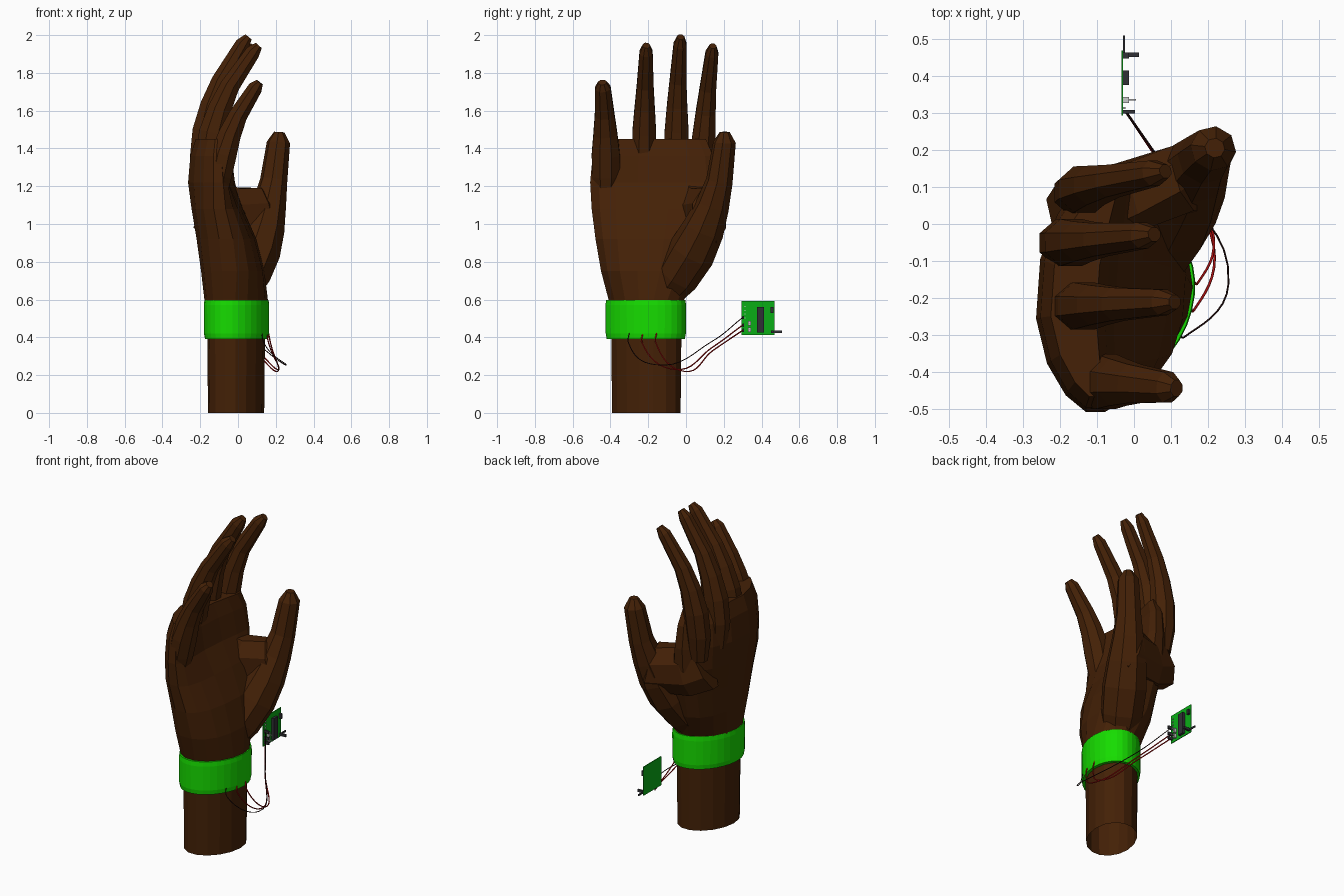
import bpy, bmesh, math
from mathutils import Vector

if "Cube" in bpy.data.objects:
    bpy.data.objects.remove(bpy.data.objects["Cube"])


def material(name, rgb):
    m = bpy.data.materials.new(name)
    m.diffuse_color = (*rgb, 1)
    m.use_nodes = True
    m.node_tree.nodes["Principled BSDF"].inputs["Base Color"].default_value = m.diffuse_color
    return m


SKIN = material("brown skin", (0.058, 0.015, 0.002))
BAND = material("bright green", (0.008, 0.72, 0.0))
PCB = material("board green", (0.003, 0.42, 0.008))
DARK = material("dark plastic", (0.03, 0.03, 0.035))
METAL = material("metal", (0.55, 0.55, 0.55))
RED = material("red wire", (0.45, 0.005, 0.005))
BLACK = material("black wire", (0.02, 0.005, 0.005))


def loft(name, rings, mat, closed=False):
    """Skin equal-sized rings; closed joins last to first, otherwise caps ends."""
    bm = bmesh.new()
    vs = [[bm.verts.new(p) for p in r] for r in rings]
    n = len(vs[0])
    pairs = list(zip(vs, vs[1:])) + ([(vs[-1], vs[0])] if closed else [])
    for a, b in pairs:
        for i in range(n):
            j = (i + 1) % n
            bm.faces.new((a[i], a[j], b[j], b[i]))
    if not closed:
        bm.faces.new(vs[0][::-1])
        bm.faces.new(vs[-1])
    bmesh.ops.recalc_face_normals(bm, faces=bm.faces)
    me = bpy.data.meshes.new(name)
    bm.to_mesh(me)
    bm.free()
    ob = bpy.data.objects.new(name, me)
    bpy.context.collection.objects.link(ob)
    me.materials.append(mat)
    return ob


def oval(z, cx, rx, cy, ry, bend=0.0, shear=0.18, n=16, p=1.0):
    """Cross-section, cupped by bend and skewed by shear; p < 1 squares it off."""
    pts = []
    for i in range(n):
        t = 2 * math.pi * (i + 0.5) / n
        c, s = math.cos(t), math.sin(t)
        u = math.copysign(abs(c) ** p, c)
        v = math.copysign(abs(s) ** p, s)
        pts.append((cx + rx * u + bend * v * v + shear * ry * v, cy + ry * v, z))
    return pts


def digit(name, base, ctrl, tip, width, depth, side, taper, n=8):
    """Finger swept along a quadratic curve with a shared taper."""
    a, b, c = Vector(base), Vector(ctrl), Vector(tip)
    rings = []
    last = len(taper) - 1
    for i, k in enumerate(taper):
        t = 0.94 if i == last - 1 else i / last   # short rounded tip
        p = a * (1 - t) ** 2 + b * 2 * t * (1 - t) + c * t * t
        d = ((b - a) * (1 - t) + (c - b) * t).normalized()
        f = d.cross(Vector(side)).normalized()
        w = f.cross(d).normalized()
        angles = [2 * math.pi * (j + 0.5) / n for j in range(n)]
        rings.append([p + f * depth * k * math.cos(q) + w * width * k * math.sin(q)
                      for q in angles])
    return loft(name, rings, SKIN)


# Forearm stub and cupped palm
wrist = [oval(z, -.01, r, -.21, r + .04) for z, r in ((0, .145), (.4, .149), (.6, .164))]
palm = [oval(z, x, rx, y, ry, bend, .07, p=.88) for z, x, rx, y, ry, bend in (
    (0.75, -.028, .166, -.197, .257, 0),
    (0.92, -.062, .156, -.187, .297, .02),
    (1.08, -.113, .132, -.175, .330, .04),
    (1.22, -.158, .107, -.175, .338, .08),
    (1.36, -.164, .089, -.175, .325, .08),
    (1.45, -.163, .062, -.180, .290, .08))]
hand = loft("hand", wrist + palm, SKIN)

# Four fingers curling toward the palm, the thumb, and the web beside it
Y = (0, 1, 0)
FINGER = (.9, 1.2, 1.22, 1.04, .86, .67, .36)
THUMB = (.7, .98, 1.05, .93, .74, .59, .5, .22)
digits = [
    digit("little_finger", (-.118, -.425, 1.13), (-.085, -.42, 1.51), (.115, -.443, 1.75), .066, .062, Y, FINGER),
    digit("ring_finger", (-.165, -.225, 1.2), (-.165, -.22, 1.65), (.11, -.21, 1.945), .056, .064, Y, FINGER),
    digit("middle_finger", (-.182, -.05, 1.2), (-.212, -.055, 1.66), (.055, -.028, 1.99), .056, .064, Y, FINGER),
    digit("index_finger", (-.14, .075, 1.15), (-.182, .10, 1.63), (.085, .142, 1.942), .055, .062, Y, FINGER),
    digit("thumb", (.0, -.14, .6), (.19, .205, 1.03), (.218, .205, 1.487), .12, .125, (.5, .85, 0), THUMB),
    digit("thumb_web", (-.15, .03, 1.1), (.01, .08, 1.0), (.17, .13, 1.05), .1, .16, Y, (1, 1, 1, .8)),
]

# Union everything into one flat-shaded skin
bpy.context.view_layer.objects.active = hand
for d in digits:
    mod = hand.modifiers.new("join", 'BOOLEAN')
    mod.operation, mod.solver, mod.object = 'UNION', 'EXACT', d
    bpy.ops.object.modifier_apply(modifier=mod.name)
    bpy.data.objects.remove(d)

# Leave the cut end of the forearm open
bm = bmesh.new()
bm.from_mesh(hand.data)
bmesh.ops.delete(bm, geom=[f for f in bm.faces if f.calc_center_median().z < .001], context='FACES')
bm.to_mesh(hand.data)
bm.free()

# Wristband: closed loop of outer and inner ovals
loft("wristband", [oval(z, -.008, a, -.213, a + .045, n=32)
                   for z, a in ((.392, .163), (.42, .168), (.57, .169), (.598, .166),
                                (.598, .15), (.392, .142))], BAND, closed=True)


def box(name, lo, hi, mat):
    (x0, y0, z0), (x1, y1, z1) = lo, hi
    return loft(name, [[(x0, y0, z), (x1, y0, z), (x1, y1, z), (x0, y1, z)] for z in (z0, z1)], mat)


# Circuit board with its components on the +x face
F = -.029
box("circuit_board", (-.034, .293, .412), (F, .468, .592), PCB)
box("main_chip", (F, .375, .425), (-.013, .414, .56), DARK)
box("switch_body", (F, .447, .53), (-.014, .462, .56), DARK)
box("plug", (F, .45, .422), (.014, .462, .437), DARK)
box("plug_tip", (F, .462, .424), (-.024, .508, .435), DARK)
for i in range(2):
    z = .44 + .035 * i
    box(f"terminal_{i}", (F, .327, z - .012), (-.014, .343, z + .012), METAL)
    box(f"terminal_pin_{i}", (-.014, .333, z - .002), (.006, .337, z + .002), METAL)
for i in range(4):
    box(f"pad_{i}", (F, .31, .5 + i * .02), (-.023, .316, .506 + i * .02), METAL)


def wire(name, z, sag, end, mat, r):
    """Sagging wire from a board socket at height z, via sag, up into the band."""
    cu = bpy.data.curves.new(name, 'CURVE')
    cu.dimensions, cu.bevel_depth, cu.bevel_resolution = '3D', r, 1
    cu.resolution_u, cu.use_fill_caps = 8, True
    mid = (.09, .14, z - .5 * (z - sag[2]))
    under = (end[0] + .012, end[1] - .004, .37)
    pts = [(-.02, .3, z), mid, sag, under, end]
    sp = cu.splines.new('BEZIER')
    sp.bezier_points.add(len(pts) - 1)
    for b, p in zip(sp.bezier_points, pts):
        b.co = p
        b.handle_left_type = b.handle_right_type = 'AUTO'
    cu.materials.append(mat)
    bpy.context.collection.objects.link(bpy.data.objects.new(name, cu))
    box(name + "_socket", (F, .298, z - .009), (.003, .308, z + .009), DARK)


# Three wires between board and band
wire("wire_upper", .505, (.255, -.16, .255), (.125, -.3, .43), BLACK, .0025)
wire("wire_middle", .465, (.215, -.06, .23), (.15, -.228, .43), RED, .0035)
wire("wire_lower", .437, (.21, -.01, .22), (.16, -.155, .43), RED, .0035)
